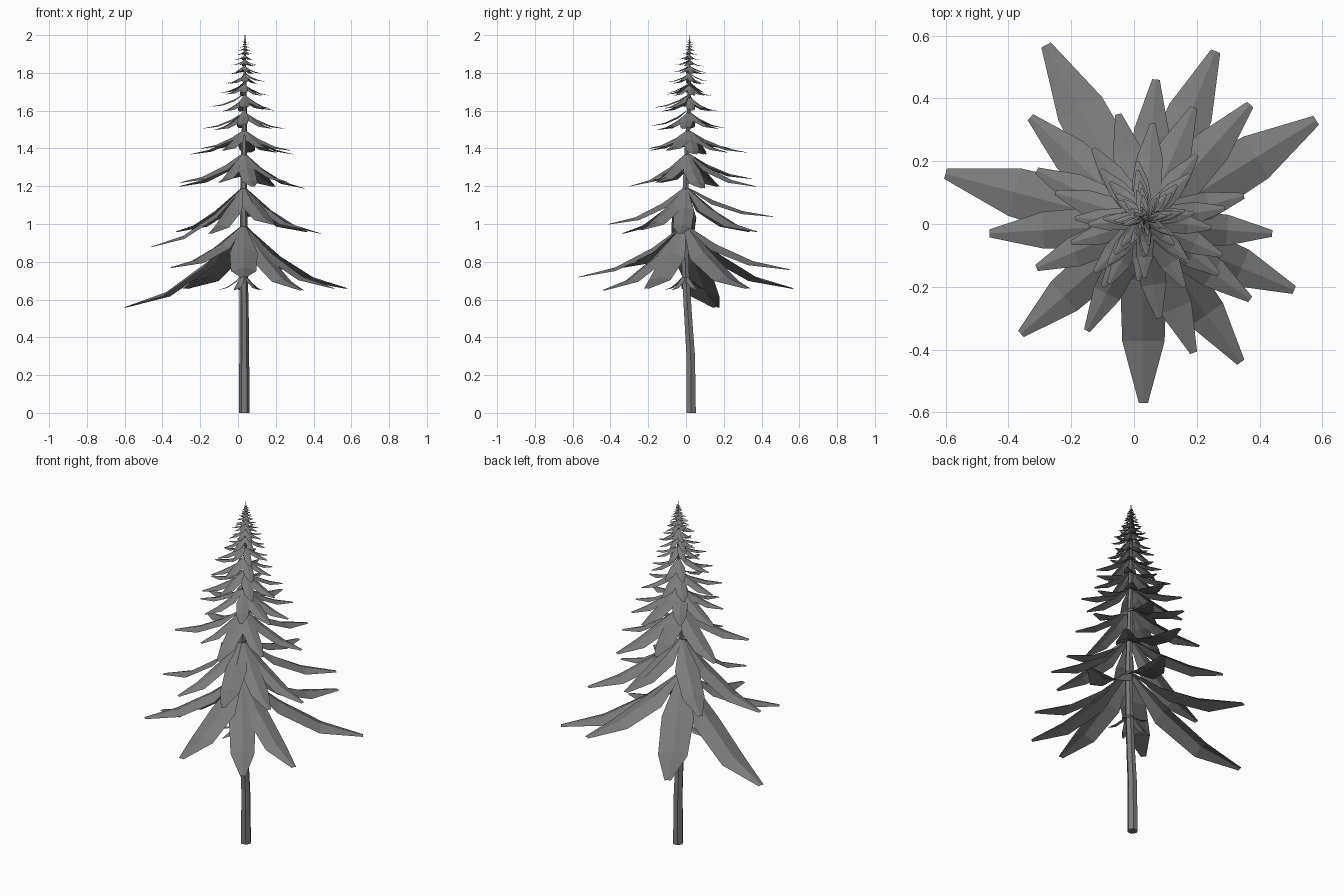
import bpy, bmesh, math, random
from mathutils import Vector

cube = bpy.data.objects.get("Cube")
if cube:
    bpy.data.objects.remove(cube)

random.seed(4)

grey = bpy.data.materials.new("slate grey")
grey.use_nodes = True
grey.diffuse_color = (0.2, 0.2, 0.2, 1)
grey.node_tree.nodes["Principled BSDF"].inputs["Base Color"].default_value = (0.2, 0.2, 0.2, 1)

# Trunk centreline: x, y, z, radius
TRUNK = [(.033, .027, 0, .029), (.033, .025, .3, .026), (.033, .012, .5, .024),
         (.03, -.003, .75, .022), (.03, -.008, 1, .02), (.03, .002, 1.3, .017),
         (.035, .015, 1.6, .012), (.037, .02, 2, .002)]


def trunk_point(z):
    """Centre of the trunk at a height."""
    for a, b in zip(TRUNK, TRUNK[1:]):
        if z <= b[2]:
            return Vector(a[:3]).lerp(Vector(b[:3]), (z - a[2]) / (b[2] - a[2]))
    return Vector(TRUNK[-1][:3])


def finish(bm, name):
    mesh = bpy.data.meshes.new(name)
    bm.to_mesh(mesh)
    bm.free()
    mesh.materials.append(grey)
    obj = bpy.data.objects.new(name, mesh)
    bpy.context.collection.objects.link(obj)


def build_trunk(sides=6):
    bm = bmesh.new()
    rings = []
    for x, y, z, r in TRUNK:
        angles = [math.tau * k / sides for k in range(sides)]
        rings.append([bm.verts.new((x + r * math.cos(a), y + r * math.sin(a), z))
                      for a in angles])
    for low, high in zip(rings, rings[1:]):
        for k in range(sides):
            n = (k + 1) % sides
            bm.faces.new((low[k], low[n], high[n], high[k]))
    bm.faces.new(rings[0][::-1])
    bm.faces.new(rings[-1])
    finish(bm, "trunk")


# Bough stations: share of reach, share of drop, half width, edge sag
STATIONS = [(0, 0, .018, .008), (.3, .45, .132, .05),
            (.65, .82, .12, .035), (1, 1, .026, .005)]


def add_bough(bm, root, tip, breadth):
    """Gently folded, drooping leaf blade with a blunt tip."""
    out = Vector((tip.x - root.x, tip.y - root.y, 0))
    reach = out.length
    side = Vector((-out.y, out.x, 0)).normalized()
    rows = []
    for along, drop, width, sag in STATIONS:
        mid = root + out * along
        mid.z = root.z + (tip.z - root.z) * drop
        edge = Vector((0, 0, -sag * reach))
        spread = side * width * reach * breadth
        rows.append([bm.verts.new(mid + spread + edge), bm.verts.new(mid),
                     bm.verts.new(mid - spread + edge)])
    for a, b in zip(rows, rows[1:]):
        for k in (0, 1):
            face = bm.faces.new((a[k], a[k + 1], b[k + 1], b[k]))
            face.normal_update()
            if face.normal.z < 0:
                face.normal_flip()


def build_tier(name, root_z, tips, breadth=1, scatter=0):
    """Whorl of boughs; scatter slides whole boughs up or down the trunk."""
    bm = bmesh.new()
    for tip in tips:
        slide = random.uniform(-scatter, scatter)
        add_bough(bm, trunk_point(root_z + slide),
                  Vector(tip) + Vector((0, 0, slide)), breadth)
    finish(bm, name)


def ring_of_tips(z, reach, count, turn):
    """Evenly spread tips with slight irregularity."""
    centre = trunk_point(z)
    for k in range(count):
        a = turn + math.tau * k / count + random.uniform(-.12, .12)
        r = reach * random.uniform(.85, 1.1)
        yield (centre.x + r * math.cos(a), centre.y + r * math.sin(a), z)


build_trunk()

# Short boughs under the crown
build_tier("under_boughs", .74, ring_of_tips(.65, .13, 5, .6), 1.2)

# Four wide lower tiers
build_tier("lower_boughs", 1, [
    (-.6, .16, .56), (-.28, .57, .66), (.26, .55, .76), (.58, .33, .66),
    (.51, -.21, .66), (.34, -.44, .65), (.03, -.57, .72), (-.36, -.35, .77)])
build_tier("second_boughs", 1.2, [
    (-.46, -.03, .88), (-.33, .34, .96), (.07, .46, 1.04), (.37, .38, .96),
    (.44, -.03, .95), (.37, -.24, .97), (.19, -.41, 1), (-.15, -.34, .95)])
build_tier("third_boughs", 1.38, [
    (-.31, .17, 1.2), (-.31, -.14, 1.22), (-.05, .35, 1.24), (.19, .37, 1.2),
    (.35, .09, 1.19), (.27, -.16, 1.22), (.08, -.3, 1.2), (-.1, -.2, 1.22)], 1.1)
build_tier("fourth_boughs", 1.5, [
    (-.25, .1, 1.37), (-.13, .24, 1.4), (.06, .32, 1.38), (.2, .22, 1.38),
    (.29, .05, 1.37), (.28, -.1, 1.39), (.16, -.2, 1.4), (-.08, -.19, 1.39),
    (-.2, -.06, 1.4)], 1.1)

# Upper tiers shrink steadily toward the top
gap = .4
for i in range(14):
    tips = ring_of_tips(2 - gap * 1.22, gap * .53, 8, i * 2.4)
    build_tier(f"upper_boughs_{i + 1}", 2 - gap, tips, 1.15, gap * .04)
    gap *= .8
